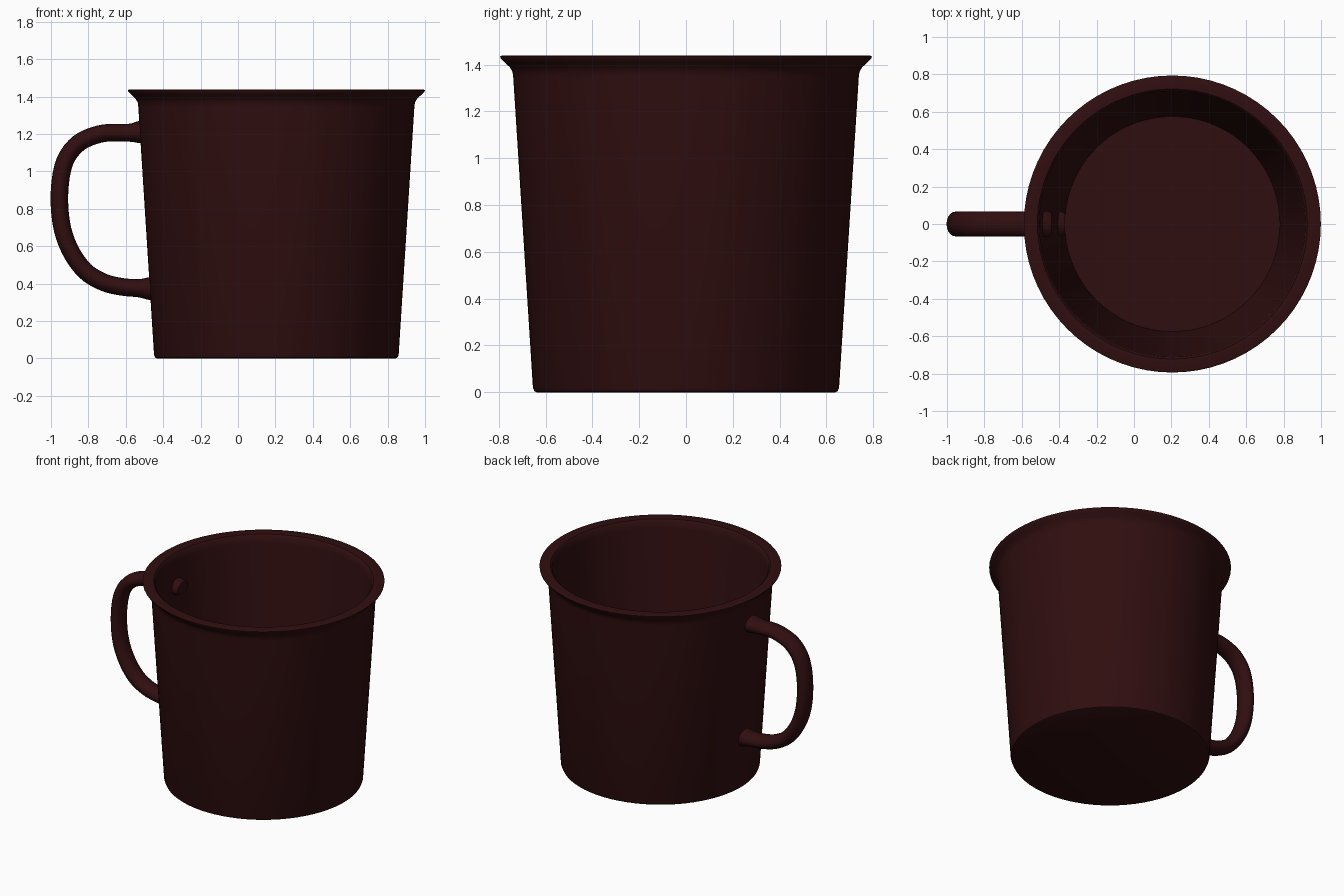
import bpy, bmesh, math
from mathutils import Vector

if "Cube" in bpy.data.objects:
    bpy.data.objects.remove(bpy.data.objects["Cube"])

enamel = bpy.data.materials.new("dark_maroon")
enamel.diffuse_color = (0.030, 0.0045, 0.005, 1)
enamel.use_nodes = True
enamel.node_tree.nodes["Principled BSDF"].inputs["Base Color"].default_value = enamel.diffuse_color
CX = 0.205  # axis of the cup


def skin_rings(name, rings, angle):
    """Join equal rings of points into a closed, smooth solid with capped ends."""
    bm = bmesh.new()
    loops = [[bm.verts.new(p) for p in ring] for ring in rings]
    n = len(loops[0])
    for a, b in zip(loops, loops[1:]):
        for i in range(n):
            j = (i + 1) % n
            bm.faces.new((a[i], a[j], b[j], b[i]))
    bm.faces.new(loops[0])
    bm.faces.new(loops[-1])
    bmesh.ops.recalc_face_normals(bm, faces=bm.faces)
    mesh = bpy.data.meshes.new(name)
    bm.to_mesh(mesh)
    bm.free()
    mesh.materials.append(enamel)
    obj = bpy.data.objects.new(name, mesh)
    bpy.context.collection.objects.link(obj)
    bpy.ops.object.select_all(action='DESELECT')
    obj.select_set(True)
    bpy.context.view_layer.objects.active = obj
    bpy.ops.object.shade_smooth_by_angle(angle=math.radians(angle))
    return obj


def circle(r, z, n=72):
    return [(CX + r * math.cos(math.tau * i / n), r * math.sin(math.tau * i / n), z)
            for i in range(n)]


def catmull(p, steps):
    """Smooth path through the given points."""
    out = []
    for i in range(len(p) - 1):
        a, b, c, d = p[max(i - 1, 0)], p[i], p[i + 1], p[min(i + 2, len(p) - 1)]
        for s in range(steps):
            t = s / steps
            out.append(0.5 * (2 * b + (c - a) * t + (2 * a - 5 * b + 4 * c - d) * t * t
                              + (3 * b - a - 3 * c + d) * t ** 3))
    return out + [p[-1]]


# Cup: outer foot, tapered wall, flared rim, inner wall, inner floor
profile = [(0.638, 0), (0.648, 0.005), (0.654, 0.02), (0.738, 1.345), (0.741, 1.368),
           (0.752, 1.388), (0.775, 1.41), (0.793, 1.428), (0.794, 1.435), (0.788, 1.438),
           (0.722, 1.436), (0.711, 1.425), (0.706, 1.38), (0.575, 0.06)]
skin_rings("cup", [circle(r, z) for r, z in profile], 40)

# Handle: oval section swept along a bow; third value widens it at the wall
bow = [(-0.44, 1.21, 0.9), (-0.485, 1.21, 1.25), (-0.53, 1.21, 1.25), (-0.575, 1.207, 1.03),
       (-0.65, 1.207, 1), (-0.74, 1.2, 1), (-0.85, 1.153, 1), (-0.925, 1.055, 1),
       (-0.954, 0.9, 1), (-0.945, 0.725, 1), (-0.9, 0.585, 1), (-0.82, 0.47, 1),
       (-0.72, 0.408, 1), (-0.62, 0.383, 1), (-0.53, 0.376, 1.04), (-0.475, 0.374, 1.28),
       (-0.42, 0.372, 1.2), (-0.37, 0.372, 0.9)]
path = catmull([Vector(p) for p in bow], 4)
rings = []
for k, p in enumerate(path):
    d = path[min(k + 1, len(path) - 1)] - path[max(k - 1, 0)]
    side = Vector((-d.y, d.x)).normalized()
    ring = []
    for i in range(20):
        t = math.tau * i / 20
        u = 0.047 * p.z * math.cos(t)
        ring.append((p.x + side.x * u, 0.066 * min(p.z, 1.06) * math.sin(t), p.y + side.y * u))
    rings.append(ring)
skin_rings("handle", rings, 50)
